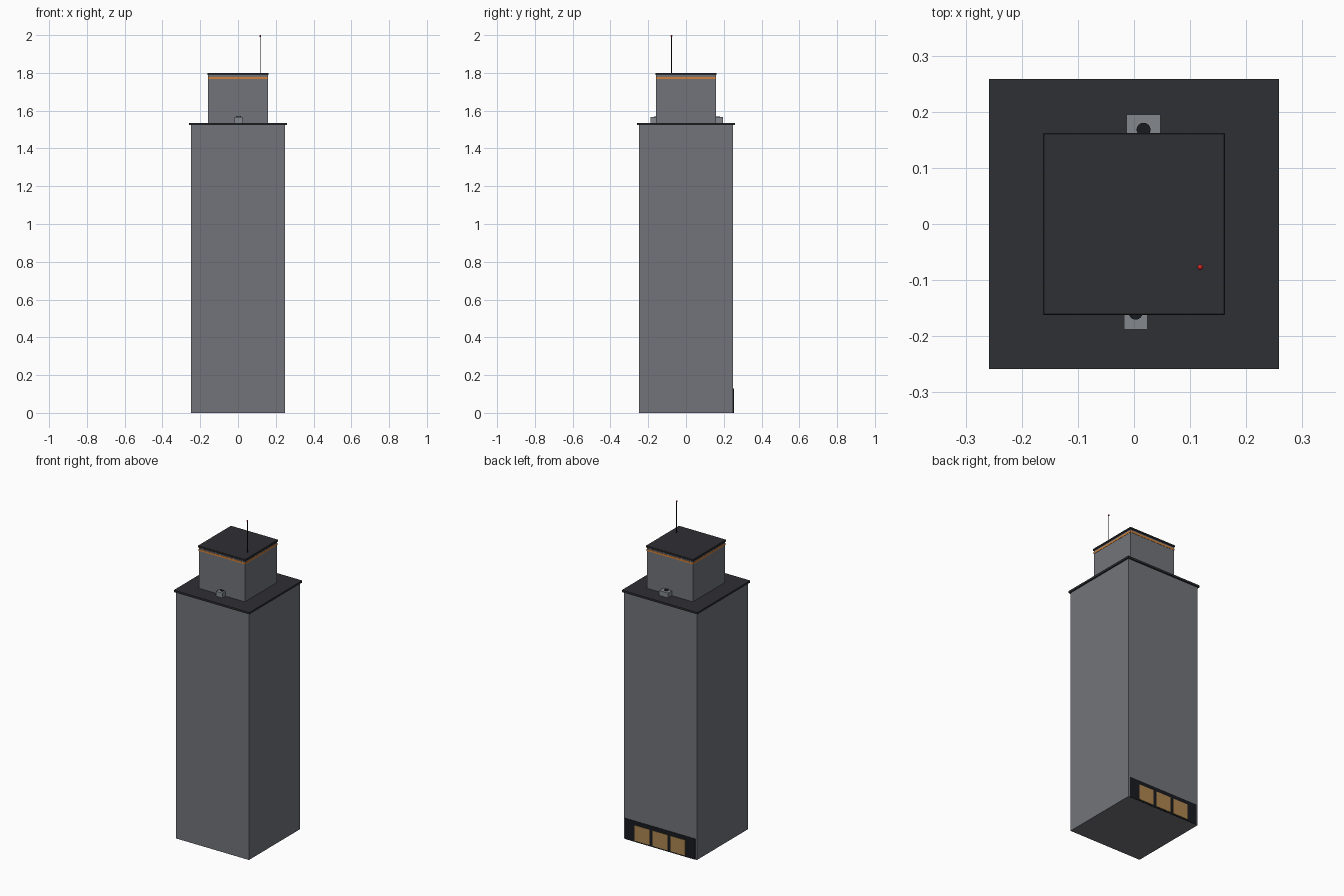
import bpy

if "Cube" in bpy.data.objects:
    bpy.data.objects.remove(bpy.data.objects["Cube"])


def mat(name, r, g, b):
    m = bpy.data.materials.new(name)
    m.diffuse_color = (r, g, b, 1)
    m.use_nodes = True
    m.node_tree.nodes["Principled BSDF"].inputs["Base Color"].default_value = m.diffuse_color
    return m


WALL = mat("concrete", 0.17, 0.175, 0.195)
ROOF = mat("roofing", 0.028, 0.029, 0.034)
METAL = mat("metal", 0.23, 0.25, 0.27)
DARK = mat("dark_trim", 0.01, 0.011, 0.014)
GLOW = mat("warm_glass", 0.42, 0.24, 0.08)
ORANGE = mat("orange_light", 0.65, 0.22, 0.04)
RED = mat("beacon_red", 0.6, 0.02, 0.02)


def finish(name, m):
    o = bpy.context.object
    o.name = name
    o.data.materials.append(m)
    return o


def box(name, x, y, z, m):
    """Box from (min, max) ranges on each axis."""
    bpy.ops.mesh.primitive_cube_add(size=1, location=[(a + b) / 2 for a, b in (x, y, z)])
    o = bpy.context.object
    o.scale = [b - a for a, b in (x, y, z)]
    bpy.ops.object.transform_apply(location=False, rotation=False, scale=True)
    return finish(name, m)


def square(name, h, z0, z1, m):
    return box(name, (-h, h), (-h, h), (z0, z1), m)


def cylinder(name, r, x, y, z0, z1, m, sides=16):
    bpy.ops.mesh.primitive_cylinder_add(vertices=sides, radius=r, depth=z1 - z0,
                                        location=(x, y, (z0 + z1) / 2))
    o = finish(name, m)
    bpy.ops.object.shade_smooth_by_angle()
    return o


# Stacked tower blocks and roofs
square("tower", 0.25, 0, 1.524, WALL)
square("tower_roof", 0.2585, 1.524, 1.536, ROOF)
square("penthouse", 0.1575, 1.536, 1.79, WALL)
square("light_band", 0.159, 1.768, 1.779, ORANGE)
cap = square("penthouse_roof", 0.1625, 1.788, 1.8, ROOF)
bev = cap.modifiers.new("bevel", 'BEVEL')
bev.width = 0.002

# Rooftop air units, partly set into the penthouse
for side, x, y, hx, hy in (("front", 0.003, -0.158, 0.021, 0.03),
                           ("back", 0.017, 0.168, 0.03, 0.027)):
    box(side + "_air_unit", (x - hx, x + hx), (y - hy, y + hy), (1.536, 1.566), METAL)
    cylinder(side + "_air_fan", 0.0125, x, y, 1.566, 1.569, DARK)

# Antenna with beacon
cylinder("antenna", 0.0022, 0.118, -0.077, 1.8, 1.993, DARK, 8)
bpy.ops.mesh.primitive_uv_sphere_add(segments=12, ring_count=8, radius=0.005,
                                     location=(0.118, -0.077, 1.995))
finish("beacon", RED)
bpy.ops.object.shade_smooth_by_angle()

# Shopfront on the back wall
box("shopfront", (-0.24, 0.24), (0.245, 0.253), (0, 0.128), DARK)
for i in (-1, 0, 1):
    box(f"shop_window_{i + 2}", (i * 0.122 - 0.051, i * 0.122 + 0.051),
        (0.25, 0.255), (0.008, 0.103), GLOW)
